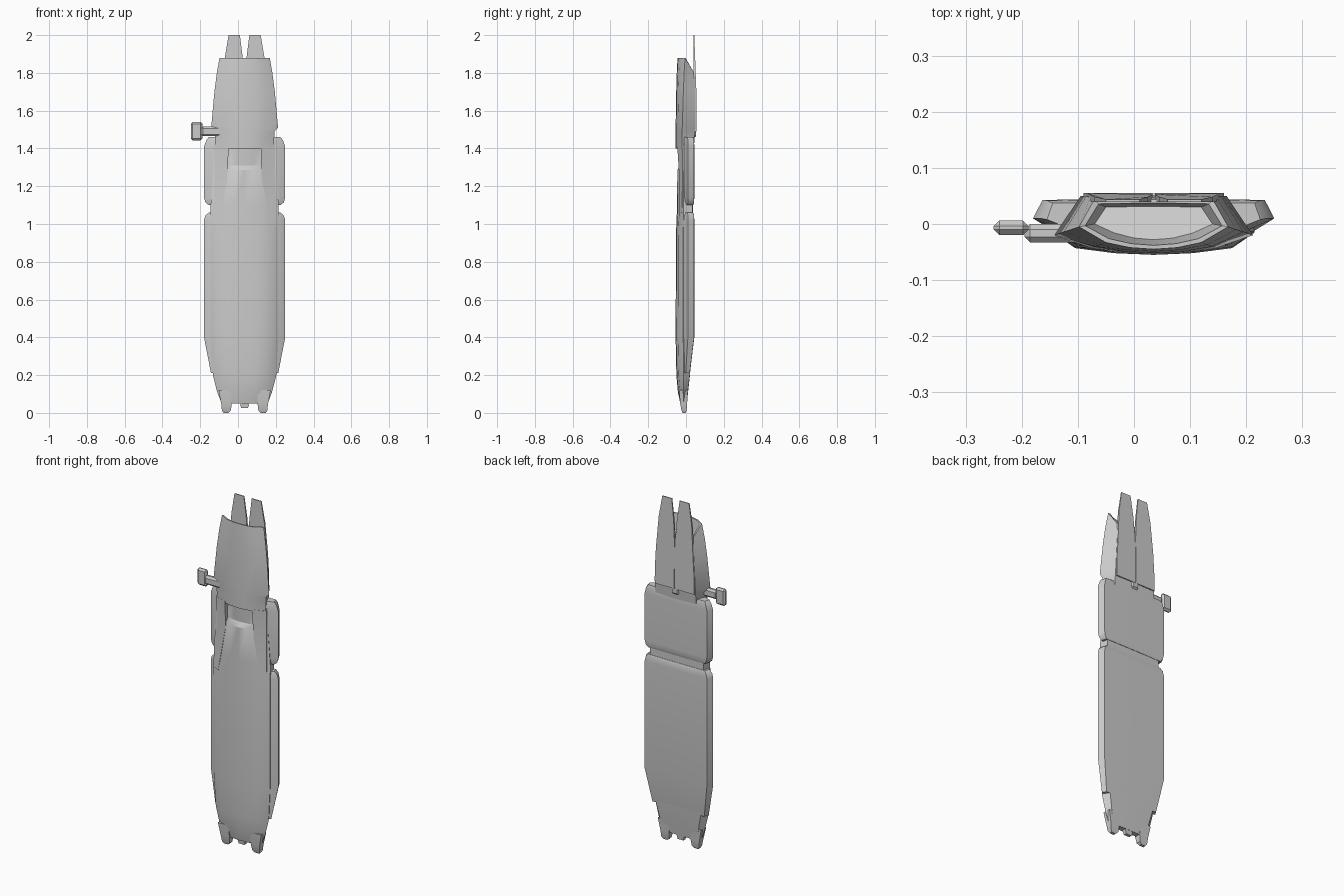
import bpy, bmesh, math
from mathutils import Vector

CX = 0.035  # centre line of the body; the side lever reaches out to the left


def finish(bm, name, angle=32):
    bmesh.ops.recalc_face_normals(bm, faces=bm.faces)
    me = bpy.data.meshes.new(name)
    bm.to_mesh(me)
    bm.free()
    ob = bpy.data.objects.new(name, me)
    bpy.context.collection.objects.link(ob)
    bpy.ops.object.select_all(action='DESELECT')
    bpy.context.view_layer.objects.active = ob
    ob.select_set(True)
    bpy.ops.object.shade_smooth_by_angle(angle=math.radians(angle))
    return ob


def section(z, f, yf, w, yw, wb, yb, zb=None):
    """Closed ring: curved front, widest side point, flat back (zb = back height)."""
    zb = z if zb is None else zb
    half = [(0, yf, z), (f * .5, yf + .003, z), (f, yf + .012, z), (w, yw, z), (wb, yb, zb)]
    left = [(-x, y, h) for x, y, h in half[:0:-1]]
    mid_back = [(wb * .4, yb + .001, zb), (-wb * .4, yb + .001, zb)]
    return [Vector((x + CX, y, h)) for x, y, h in half + mid_back + left]


def loft(name, rings, angle=32):
    bm = bmesh.new()
    vs = [[bm.verts.new(p) for p in r] for r in rings]
    n = len(vs[0])
    for a, b in zip(vs, vs[1:]):
        for i in range(n):
            j = (i + 1) % n
            bm.faces.new((a[i], a[j], b[j], b[i]))
    bm.faces.new(vs[0])
    bm.faces.new(vs[-1])
    return finish(bm, name, angle)


def block(z, x0, x1, y0, y1):
    return [Vector(p) for p in ((x0, y0, z), (x1, y0, z), (x1, y1, z), (x0, y1, z))]


# Main body with the narrowing ridge and the recess below the upper shell
loft("main_body", [section(*s) for s in (
    (.05, .09, -.03, .122, -.012, .10, .003),
    (.11, .11, -.043, .145, -.012, .12, .010),
    (.20, .125, -.051, .168, -.012, .14, .020),
    (.40, .14, -.055, .18, -.015, .17, .035),
    (.95, .14, -.053, .18, -.015, .17, .035),
    (1.10, .115, -.047, .18, -.013, .17, .035),
    (1.285, .085, -.046, .165, -.013, .15, .035),
    (1.31, .085, -.030, .165, -.013, .15, .035),
    (1.42, .085, -.034, .165, -.013, .15, .035))])

# Flanks beside the recess, running from the upper shell into the body
for s, side in ((-1, "left"), (1, "right")):
    loft("recess_flank_" + side, [[Vector((CX + s * x, y, z)) for x, y in ring] for z, ring in (
        (1.0, ((.135, -.038), (.165, -.024), (.165, .0), (.135, .0))),
        (1.25, ((.09, -.036), (.16, -.018), (.16, .0), (.09, .0))),
        (1.41, ((.085, -.046), (.16, -.020), (.16, .0), (.085, .0))))])

# Wide back plates
loft("lower_back_plate", [section(*s) for s in (
    (.21, .15, -.028, .178, -.002, .165, .020),
    (.40, .17, -.030, .215, .010, .198, .043),
    (1.02, .17, -.030, .215, .010, .198, .043),
    (1.045, .165, -.028, .208, .010, .192, .042),
    (1.06, .16, -.026, .190, .008, .180, .037))])
loft("upper_back_plate", [section(*s) for s in (
    (1.10, .15, -.020, .190, .008, .180, .037),
    (1.115, .16, -.022, .208, .010, .192, .042),
    (1.14, .17, -.022, .215, .010, .198, .043),
    (1.41, .17, -.022, .215, .010, .198, .043),
    (1.445, .16, -.022, .202, .010, .190, .042),
    (1.46, .15, -.020, .190, .008, .180, .037))])

# Upper shell with a dished top: high front lip, low back
loft("upper_shell", [section(*s) for s in (
    (1.40, .09, -.055, .155, -.020, .13, .040),
    (1.49, .105, -.055, .158, -.020, .13, .048),
    (1.51, .11, -.055, .177, -.020, .13, .050),
    (1.70, .105, -.052, .160, -.014, .12, .050),
    (1.80, .095, -.049, .147, -.010, .113, .047, 1.76),
    (1.88, .085, -.045, .133, -.005, .106, .043, 1.80),
    (1.88, .080, -.038, .122, -.003, .098, .036, 1.80),
    (1.79, .070, -.028, .105, .000, .085, .030, 1.77))])

# Twin tapered fangs at the back of the top
fang = [(.002, 1.49), (.125, 1.49), (.125, 1.58), (.118, 1.70), (.105, 1.88),
        (.085, 2.0), (.025, 2.0), (.010, 1.88), (.002, 1.76)]
for s, side in ((-1, "left"), (1, "right")):
    rings = []
    for back in (0, 1):
        ring = []
        for x, z in fang:
            t = max(0, (z - 1.7) / .3)
            y = (.055 - .011 * t) if back else (.040 - .001 * t)
            ring.append(Vector((CX + s * x, y, z)))
        rings.append(ring)
    loft("top_fang_" + side, rings)

# Feet and centre nub at the bottom
for s, side in ((-1, "left"), (1, "right")):
    rings = []
    for z, a, b, y0, y1 in ((0, .085, .112, -.018, -.002), (.012, .073, .12, -.024, .003),
                            (.05, .068, .124, -.031, .006), (.12, .07, .138, -.036, .010)):
        lo, hi = sorted((CX + s * a, CX + s * b))
        rings.append(block(z, lo, hi, y0, y1))
    loft("bottom_foot_" + side, rings)
loft("bottom_nub", [block(.025, CX - .018, CX + .018, -.018, 0),
                    block(.08, CX - .032, CX + .032, -.024, .006)])


def bevel_box(name, x0, x1, y0, y1, z0, z1, width):
    bm = bmesh.new()
    bmesh.ops.create_cube(bm, size=1)
    for v in bm.verts:
        v.co = ((x0 + x1) / 2 + v.co.x * (x1 - x0), (y0 + y1) / 2 + v.co.y * (y1 - y0),
                (z0 + z1) / 2 + v.co.z * (z1 - z0))
    bmesh.ops.bevel(bm, geom=bm.edges[:], offset=width, segments=1, affect='EDGES')
    return finish(bm, name)


# Side lever: stem and knob, plus the pivot on the back
bevel_box("lever_stem", -.195, -.08, -.033, .0, 1.465, 1.515, .010)
bevel_box("lever_knob", -.25, -.188, -.020, .006, 1.443, 1.54, .010)
bevel_box("back_pivot", CX - .025, CX + .025, .03, .054, 1.455, 1.505, .010)
